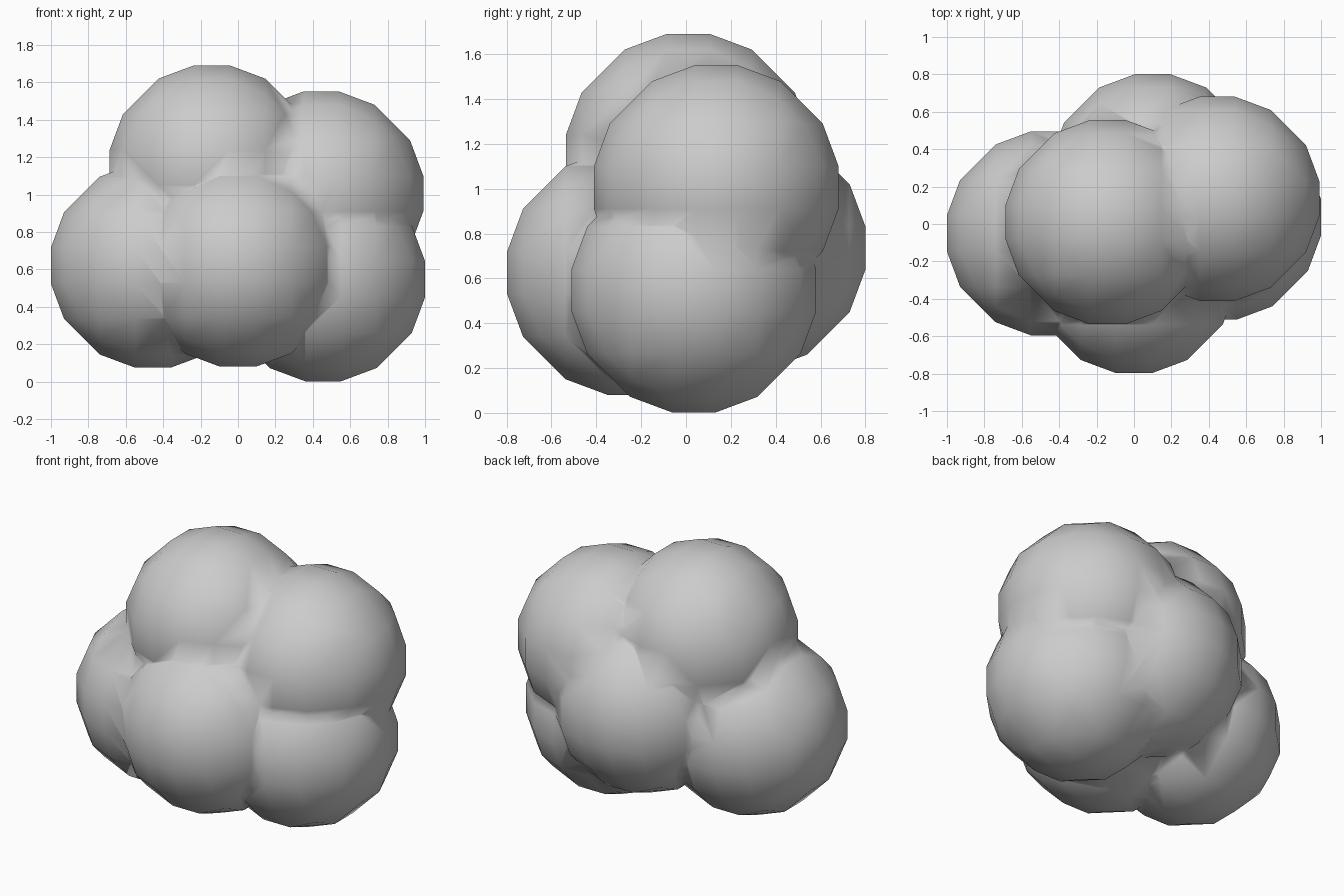
import bpy, bmesh
from math import sqrt

if "Cube" in bpy.data.objects:
    bpy.data.objects.remove(bpy.data.objects["Cube"])

R = 0.562                               # ball radius to its vertices
STEPS = (-0.285, -0.095, 0.095, 0.285)  # grid lines on each side of a ball


def ball(name, centre):
    # Low-poly ball: six 4 x 4 grids pushed onto a sphere, closed by a hull
    bm = bmesh.new()
    for axis in range(3):
        for side in (-1, 1):
            for a in STEPS:
                for b in STEPS:
                    p = [a, b]
                    p.insert(axis, side * sqrt(R * R - a * a - b * b))
                    bm.verts.new(p)
    bmesh.ops.convex_hull(bm, input=bm.verts)
    bmesh.ops.dissolve_limit(bm, angle_limit=0.02, verts=bm.verts, edges=bm.edges)
    bmesh.ops.recalc_face_normals(bm, faces=bm.faces)
    bmesh.ops.translate(bm, vec=centre, verts=bm.verts)
    mesh = bpy.data.meshes.new(name)
    bm.to_mesh(mesh)
    bm.free()
    ob = bpy.data.objects.new(name, mesh)
    bpy.context.collection.objects.link(ob)
    return ob


# The six balls of the cluster
cluster = ball("ball_cluster", (-0.14, 0.01, 1.145))   # top
others = [
    ball("upper_right_ball", (0.445, 0.135, 1.005)),
    ball("lower_right_ball", (0.455, 0.035, 0.547)),
    ball("left_ball", (-0.455, -0.05, 0.62)),
    ball("front_ball", (0.0, -0.252, 0.625)),
    ball("back_ball", (0.1, 0.255, 0.735)),
]

# Merge everything into one skin
for ob in others:
    mod = cluster.modifiers.new(ob.name, 'BOOLEAN')
    mod.operation = 'UNION'
    mod.solver = 'EXACT'
    mod.object = ob
bpy.context.view_layer.update()
deps = bpy.context.evaluated_depsgraph_get()
skin = bpy.data.meshes.new_from_object(cluster.evaluated_get(deps))
cluster.modifiers.clear()
cluster.data = skin
for ob in others:
    bpy.data.objects.remove(ob)

# Smooth shading over the joins
for poly in skin.polygons:
    poly.use_smooth = True
